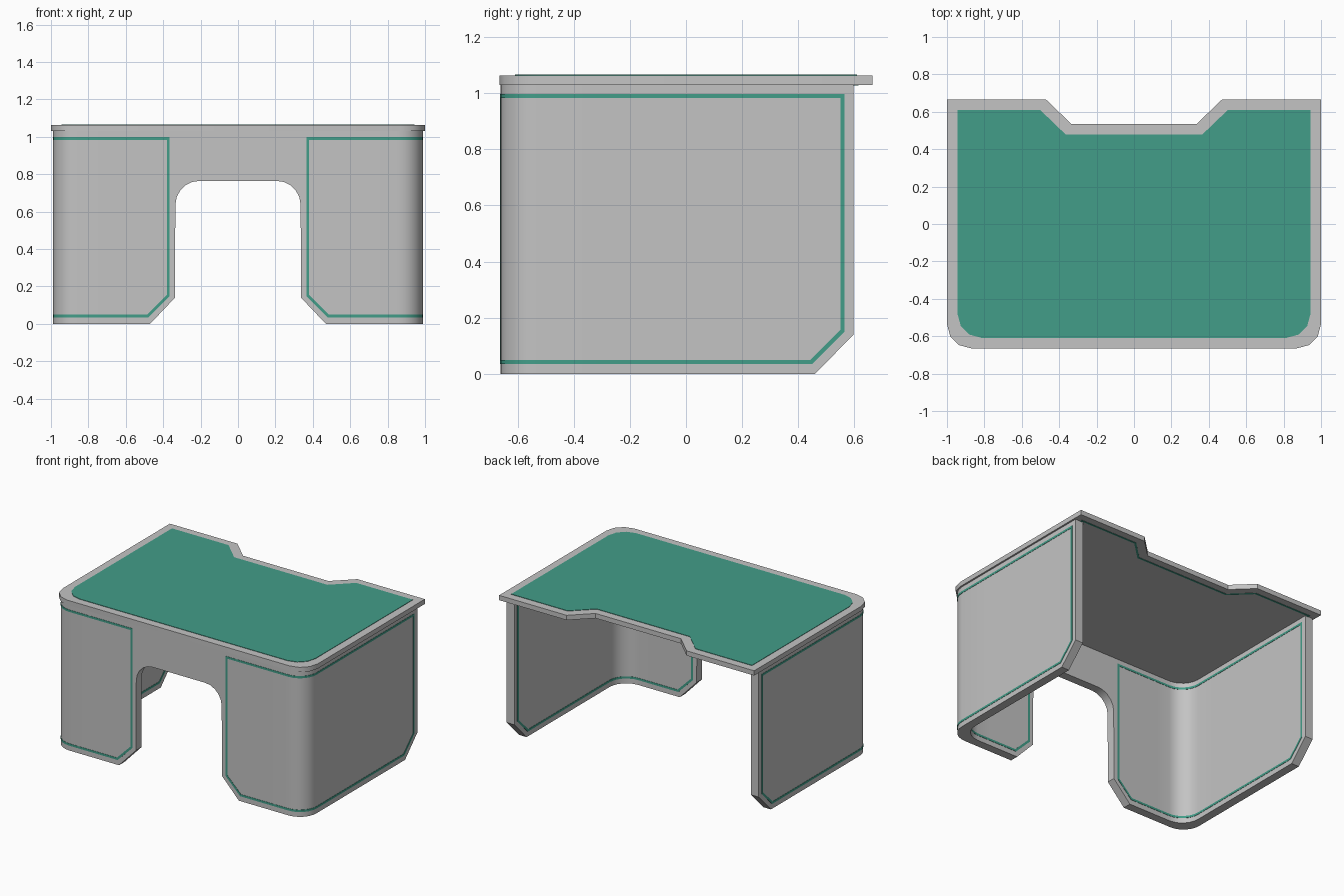
import bpy, bmesh
from math import sin, cos, pi
from mathutils import Vector

cube = bpy.data.objects.get("Cube")
if cube:
    bpy.data.objects.remove(cube, do_unlink=True)


def material(name, color):
    m = bpy.data.materials.new(name)
    m.use_nodes = True
    m.diffuse_color = color
    m.node_tree.nodes["Principled BSDF"].inputs["Base Color"].default_value = color
    return m


grey = material("light grey", (0.55, 0.55, 0.55, 1))
green = material("teal green", (0.055, 0.34, 0.25, 1))


def arc(cx, cy, r, start, end, n):
    angles = [start + (end - start) * i / n for i in range(n + 1)]
    return [(cx + r * cos(a), cy + r * sin(a)) for a in angles]


def flat_face(points, ring=0):
    """Upright face in the local x-z plane; ring > 0 keeps only a border of that width."""
    bm = bmesh.new()
    face = bm.faces.new([bm.verts.new((x, 0, z)) for x, z in points])
    bm.normal_update()
    if ring:
        bmesh.ops.inset_individual(bm, faces=[face], thickness=ring, use_even_offset=True)
        bmesh.ops.delete(bm, geom=[face], context='FACES_ONLY')
    return bm


def thicken(bm, start, depth):
    for v in bm.verts:
        v.co.y = start
    out = bmesh.ops.extrude_face_region(bm, geom=bm.faces[:], use_keep_orig=True)
    for v in out["geom"]:
        if isinstance(v, bmesh.types.BMVert):
            v.co.y = start + depth


def finish(bm, name, mat, mirror=False):
    bmesh.ops.recalc_face_normals(bm, faces=bm.faces[:])
    mesh = bpy.data.meshes.new(name)
    bm.to_mesh(mesh)
    bm.free()
    mesh.materials.append(mat)
    ob = bpy.data.objects.new(name, mesh)
    bpy.context.collection.objects.link(ob)
    bpy.ops.object.select_all(action='DESELECT')
    ob.select_set(True)
    bpy.context.view_layer.objects.active = ob
    bpy.ops.object.shade_smooth_by_angle(angle=0.6)
    if mirror:
        ob.modifiers.new("Mirror", 'MIRROR')
    return ob


# Plan of half the wall, from the front centre round to the back end
WALL, RADIUS, BACK = 0.06, 0.13, 0.597


def plan(inset):
    x, y = 0.988 - inset, -0.661 + inset
    corner = arc(x - RADIUS, y + RADIUS, RADIUS, -pi / 2, 0, 6)
    pts = [(0, y), (0.7, y)] + corner + [(x, -0.3), (x, BACK)]
    return [Vector((px, py, 0)) for px, py in pts]


outer, inner = plan(0), plan(WALL)
stations = [0]
for a, b in zip(outer, outer[1:]):
    stations.append(stations[-1] + (b - a).length)
END = stations[-1]


def wrap(bm, start, depth):
    """Bend a flat piece round the wall; depth 0 is its outside and 1 its inside."""
    for s in stations[1:-1]:
        bmesh.ops.bisect_plane(bm, geom=bm.verts[:] + bm.edges[:] + bm.faces[:],
                               plane_co=(s, 0, 0), plane_no=(1, 0, 0))
    thicken(bm, start, depth)
    centre = [f for f in bm.faces if all(v.co.x < 0.0001 for v in f.verts)]
    bmesh.ops.delete(bm, geom=centre, context='FACES_ONLY')
    for v in bm.verts:
        s, d, z = v.co
        i = max(k for k in range(len(stations) - 1) if k == 0 or stations[k] <= s + 1e-6)
        t = (s - stations[i]) / (stations[i + 1] - stations[i])
        p = outer[i].lerp(outer[i + 1], t)
        q = inner[i].lerp(inner[i + 1], t)
        v.co = p.lerp(q, d) + Vector((0, 0, z))


# Side and front walls with the arched knee opening
arch = arc(0.205, 0.635, 0.13, pi / 2, 0, 5)
outline = [(0, 1.03), (0, 0.765)] + arch + [
    (0.337, 0.14), (0.47, 0), (END - 0.137, 0), (END, 0.14), (END, 1.03)]
walls = flat_face(outline)
wrap(walls, 0, 1)
finish(walls, "desk_walls", grey, mirror=True)

# Inlaid trim line on both faces of each wall
trim = flat_face([(0.365, 0.998), (0.365, 0.15), (0.48, 0.035), (END - 0.148, 0.035),
                  (END - 0.032, 0.15), (END - 0.032, 0.998)], ring=0.015)
wrap(trim, -0.03, 1.06)
finish(trim, "wall_trim", green, mirror=True)


# Notched table top
def top_outline(i):
    x, y = 1 - i, 0.665 - i
    right = [(0.335 + 0.55 * i, y - 0.13), (0.47 + 0.55 * i, y), (x, y)]
    right += arc(x - RADIUS, -y + RADIUS, RADIUS, 0, -pi / 2, 3)
    return right + [(-px, py) for px, py in reversed(right)]


def top_layer(name, mat, inset, low, high, ring=0):
    bm = flat_face(top_outline(inset), ring)
    thicken(bm, low, high - low)
    for v in bm.verts:
        v.co = (v.co.x, v.co.z, v.co.y)
    return finish(bm, name, mat)


top_layer("table_top", grey, 0, 1.03, 1.064)
top_layer("writing_surface", green, 0.056, 1.062, 1.067)
top_layer("underside_trim", green, 0.05, 1.028, 1.032, ring=0.013)
